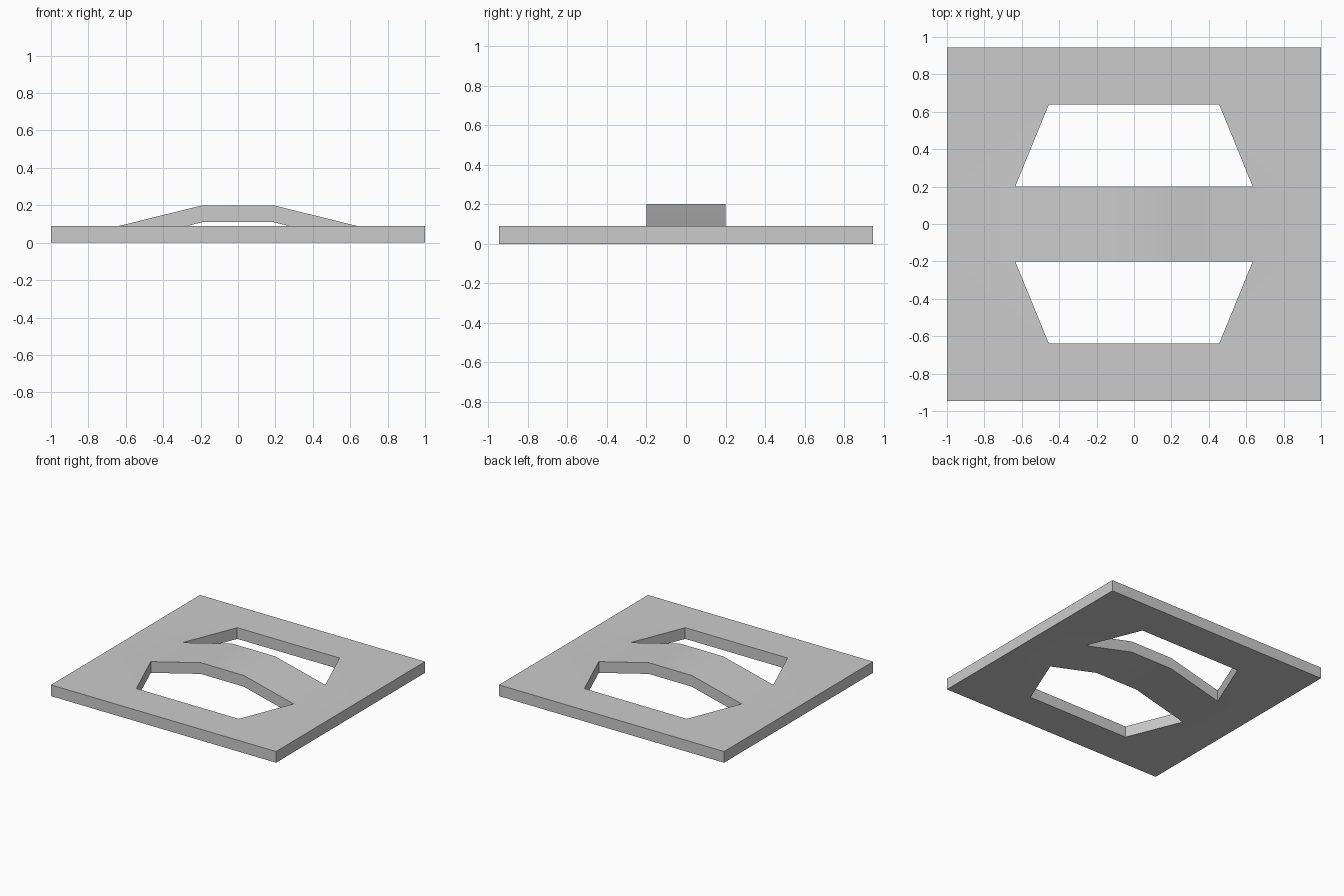
import bpy, bmesh

cube = bpy.data.objects.get("Cube")
if cube:
    bpy.data.objects.remove(cube, do_unlink=True)

HALF_X, HALF_Y, THICK = 1.0, 0.945, 0.09
STRAP_Y, STRAP_X, CREST_X, RISE = 0.2, 0.635, 0.19, 0.11
SLOT_X, SLOT_Y = 0.455, 0.64

grey = bpy.data.materials.new("light grey")
grey.use_nodes = True
colour = (0.6, 0.6, 0.6, 1)
grey.diffuse_color = colour
grey.node_tree.nodes["Principled BSDF"].inputs["Base Color"].default_value = colour

bm = bmesh.new()


def flat_face(points):
    face = bm.faces.new([bm.verts.new((x, y, 0)) for x, y in points])
    face.normal_update()
    if face.normal.z < 0:
        face.normal_flip()


# Rim around the two slots, mirrored over both axes
for s in (-1, 1):
    flat_face([(-HALF_X, s * HALF_Y), (HALF_X, s * HALF_Y),
               (SLOT_X, s * SLOT_Y), (-SLOT_X, s * SLOT_Y)])
    flat_face([(s * HALF_X, -STRAP_Y), (s * HALF_X, STRAP_Y),
               (s * STRAP_X, STRAP_Y), (s * STRAP_X, -STRAP_Y)])
    for t in (-1, 1):
        flat_face([(s * HALF_X, t * STRAP_Y), (s * HALF_X, t * HALF_Y),
                   (s * SLOT_X, t * SLOT_Y), (s * STRAP_X, t * STRAP_Y)])

# Strap between the slots
stations = (-STRAP_X, -CREST_X, CREST_X, STRAP_X)
for a, b in zip(stations, stations[1:]):
    flat_face([(a, -STRAP_Y), (b, -STRAP_Y), (b, STRAP_Y), (a, STRAP_Y)])
bmesh.ops.remove_doubles(bm, verts=bm.verts, dist=0.001)

# Thicken the sheet, then raise the middle of the strap into a bridge
sheet = bm.faces[:]
result = bmesh.ops.extrude_face_region(bm, geom=sheet, use_keep_orig=True)
new_verts = [g for g in result["geom"] if isinstance(g, bmesh.types.BMVert)]
bmesh.ops.translate(bm, verts=new_verts, vec=(0, 0, THICK))
for v in bm.verts:
    if abs(v.co.x) < CREST_X + 0.01 and abs(v.co.y) < STRAP_Y + 0.01:
        v.co.z += RISE
bmesh.ops.recalc_face_normals(bm, faces=bm.faces)

mesh = bpy.data.meshes.new("bridged_plate")
bm.to_mesh(mesh)
bm.free()
mesh.materials.append(grey)
plate = bpy.data.objects.new("bridged_plate", mesh)
bpy.context.collection.objects.link(plate)

# Soft bends on the bridge, crisp plate edges
bpy.ops.object.select_all(action="DESELECT")
plate.select_set(True)
bpy.context.view_layer.objects.active = plate
bpy.ops.object.shade_smooth_by_angle(angle=0.52)
